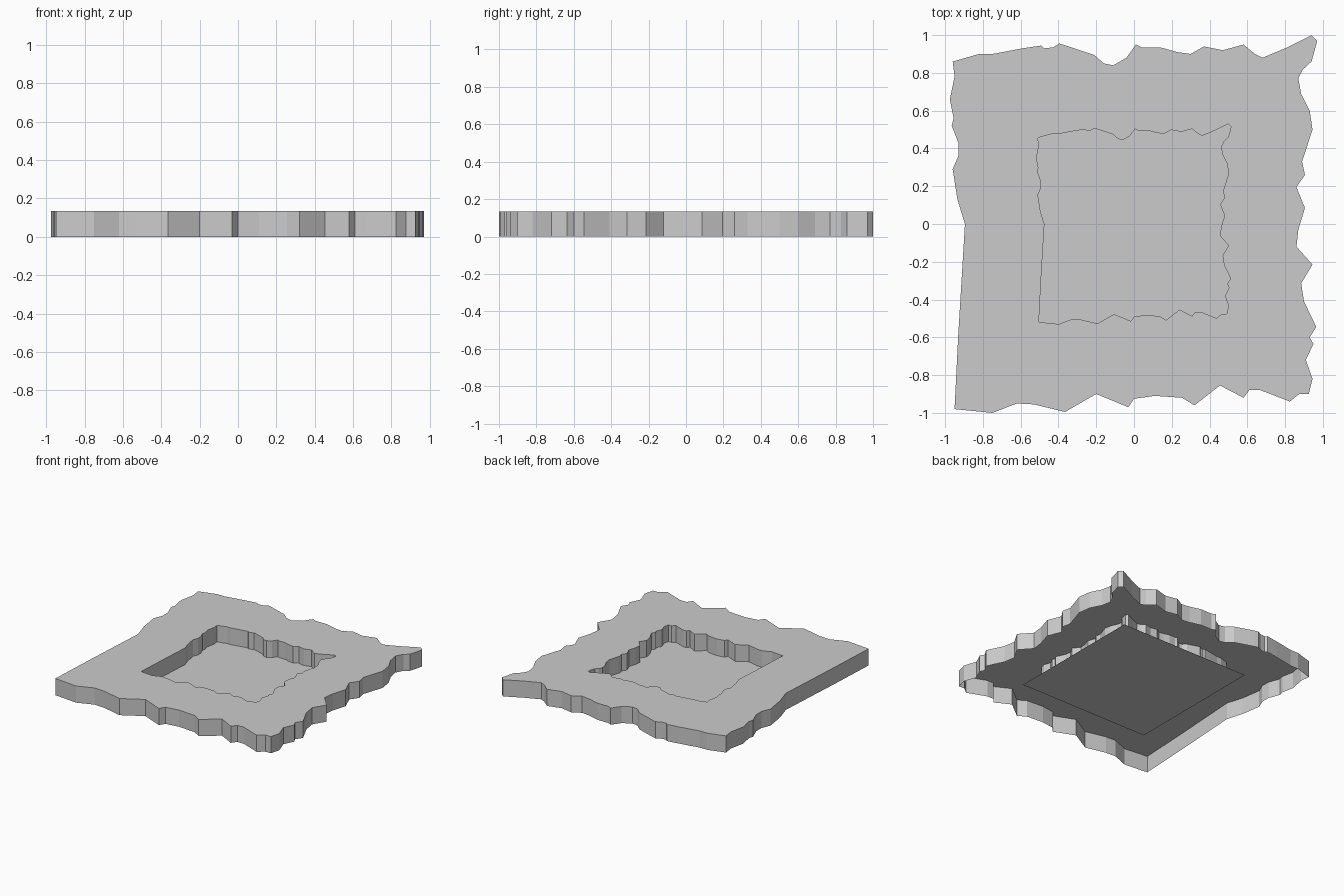
import bpy, bmesh

HEIGHT = 0.135     # rim thickness
HOLE = 0.53        # the opening is the outline scaled down
PLATE = 0.58       # half width of floor plate

# Ragged outline, clockwise, one short profile per side
back = [(-.96, .86), (-.82, .90), (-.75, .90), (-.59, .93), (-.49, .945), (-.475, .93),
        (-.43, .935), (-.395, .955), (-.36, .945), (-.21, .895), (-.16, .85), (-.11, .84),
        (-.04, .88), (.01, .95), (.04, .935), (.14, .935), (.23, .91), (.30, .90),
        (.37, .94), (.47, .92), (.58, .95), (.64, .90), (.68, .88), (.80, .93)]
right = [(.94, 1.0), (.97, .97), (.94, .86), (.90, .83), (.87, .77), (.885, .69),
         (.93, .60), (.945, .50), (.89, .33), (.905, .26), (.86, .195), (.905, .085),
         (.87, -.03), (.86, -.12), (.945, -.215), (.885, -.315), (.90, -.41),
         (.965, -.545), (.93, -.60), (.95, -.635), (.91, -.72), (.945, -.82)]
front = [(.925, -.90), (.875, -.90), (.825, -.94), (.67, -.88), (.61, -.88), (.58, -.92),
         (.455, -.855), (.32, -.96), (.255, -.92), (.11, -.91), (0, -.925), (-.03, -.97),
         (-.20, -.90), (-.365, -.995), (-.53, -.955), (-.62, -.95), (-.75, -1.0)]
left = [(-.95, -.98), (-.93, -.58), (-.895, 0), (-.935, .13), (-.96, .29), (-.93, .36),
        (-.93, .43), (-.965, .52), (-.955, .56), (-.975, .66), (-.95, .78)]
outline = back + right + front + left


def finish(bm, name):
    mesh = bpy.data.meshes.new(name)
    bm.to_mesh(mesh)
    bm.free()
    bpy.context.collection.objects.link(bpy.data.objects.new(name, mesh))


def ring(bm, scale, z):
    return [bm.verts.new((x * scale, y * scale, z)) for x, y in outline]


# Rim: outer wall, top and inner wall, open underneath
bm = bmesh.new()
rings = [ring(bm, 1, 0), ring(bm, 1, HEIGHT), ring(bm, HOLE, HEIGHT), ring(bm, HOLE, 0)]
n = len(outline)
for a, b in zip(rings, rings[1:]):
    for i in range(n):
        j = (i + 1) % n
        bm.faces.new((a[j], a[i], b[i], b[j]))
finish(bm, "ragged_rim")

# Floor: flat square sheet closing the opening
bm = bmesh.new()
bmesh.ops.create_grid(bm, x_segments=1, y_segments=1, size=PLATE)
finish(bm, "floor_plate")
